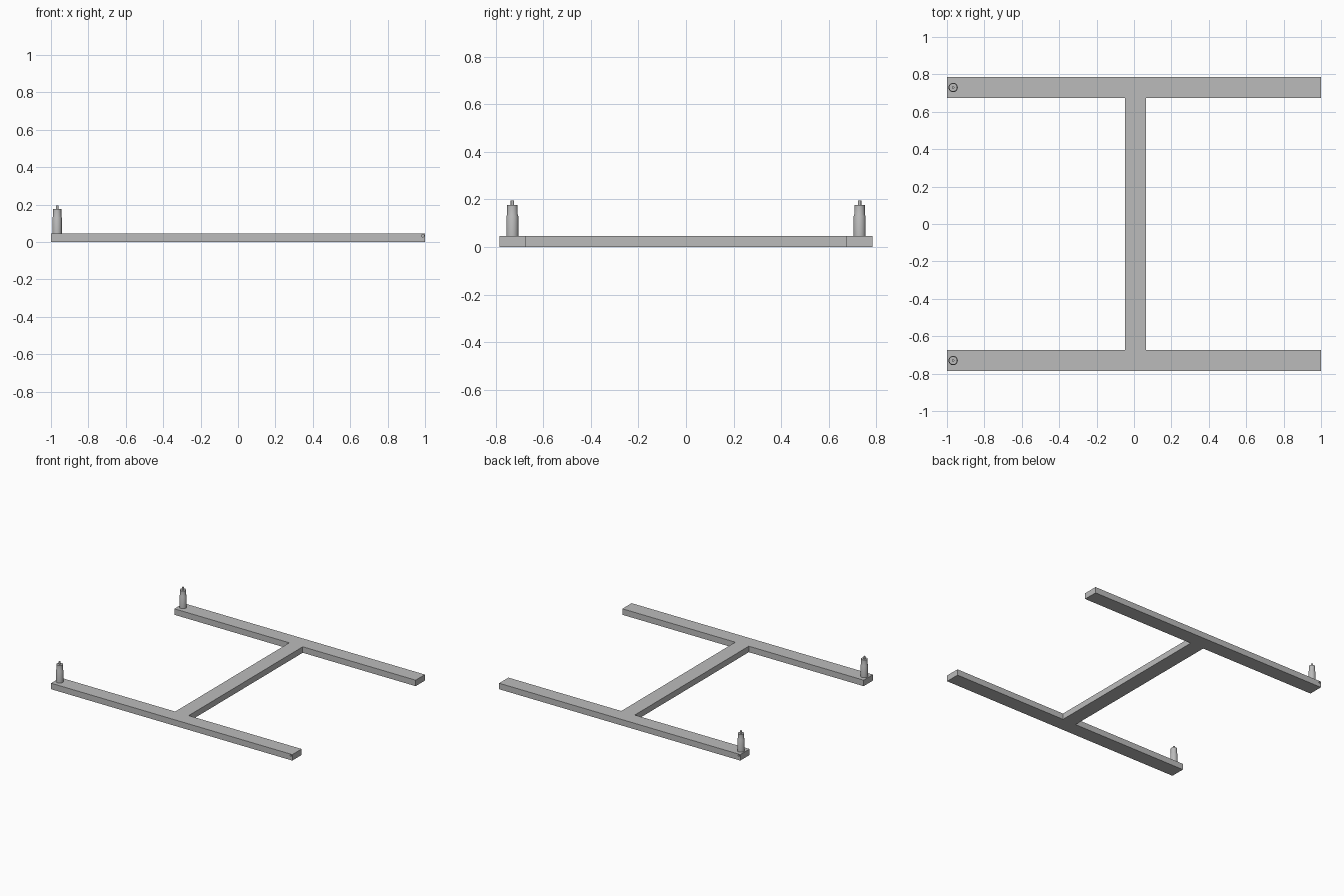
import bpy
import math

cube = bpy.data.objects.get("Cube")
if cube:
    bpy.data.objects.remove(cube, do_unlink=True)

grey = bpy.data.materials.new("plain grey")
grey.use_nodes = True
COLOUR = (0.5, 0.5, 0.5, 1)
grey.diffuse_color = COLOUR
grey.node_tree.nodes["Principled BSDF"].inputs["Base Color"].default_value = COLOUR

HEIGHT = 0.045
OUTER, INNER = 0.785, 0.675


def box(name, low, high):
    """Box between two opposite corners."""
    middle = [(a + b) / 2 for a, b in zip(low, high)]
    bpy.ops.mesh.primitive_cube_add(size=1, location=middle)
    part = bpy.context.object
    part.name = name
    part.scale = [b - a for a, b in zip(low, high)]
    bpy.ops.object.transform_apply(location=False, rotation=False, scale=True)
    part.data.materials.append(grey)
    return part


def lathe(name, profile, x, y, sides=24):
    """Turn a radius and height profile around a vertical axis."""
    verts, faces = [], []
    for radius, z in profile:
        for i in range(sides):
            a = math.tau * i / sides
            verts.append((radius * math.cos(a), radius * math.sin(a), z))
    for ring in range(len(profile) - 1):
        for i in range(sides):
            j = (i + 1) % sides
            a, b = ring * sides, (ring + 1) * sides
            faces.append((a + i, a + j, b + j, b + i))
    faces.append(tuple(reversed(range(sides))))
    faces.append(tuple(range(len(verts) - sides, len(verts))))
    mesh = bpy.data.meshes.new(name)
    mesh.from_pydata(verts, [], faces)
    mesh.materials.append(grey)
    part = bpy.data.objects.new(name, mesh)
    bpy.context.collection.objects.link(part)
    part.location = (x, y, 0)
    bpy.ops.object.select_all(action="DESELECT")
    part.select_set(True)
    bpy.context.view_layer.objects.active = part
    bpy.ops.object.shade_smooth_by_angle(angle=math.radians(30))
    return part


# Stepped pin with a thin tip
PIN = [(0.025, HEIGHT), (0.025, 0.13), (0.022, 0.137), (0.022, 0.176),
       (0.007, 0.176), (0.007, 0.195)]

for label, side in (("front", -1), ("back", 1)):
    # Long rail and its upright pin
    y_low, y_high = sorted((side * INNER, side * OUTER))
    rail = box(label + "_rail", (-1, y_low, 0), (1, y_high, HEIGHT))
    lathe(label + "_pin", PIN, -0.967, side * 0.73)

    # Small blind hole in the outer face of the rail
    bpy.ops.mesh.primitive_cylinder_add(
        vertices=16, radius=0.007, depth=0.03,
        location=(-side * 0.988, side * OUTER, 0.034),
        rotation=(math.pi / 2, 0, 0))
    cutter = bpy.context.object
    cutter.name = label + "_hole_cutter"
    cutter.data.materials.append(grey)
    cutter.hide_render = True
    cutter.hide_set(True)
    cut = rail.modifiers.new("hole", "BOOLEAN")
    cut.operation = "DIFFERENCE"
    cut.solver = "EXACT"
    cut.object = cutter

# Beam joining the rails
box("cross_beam", (-0.048, -INNER, 0), (0.064, INNER, HEIGHT))
